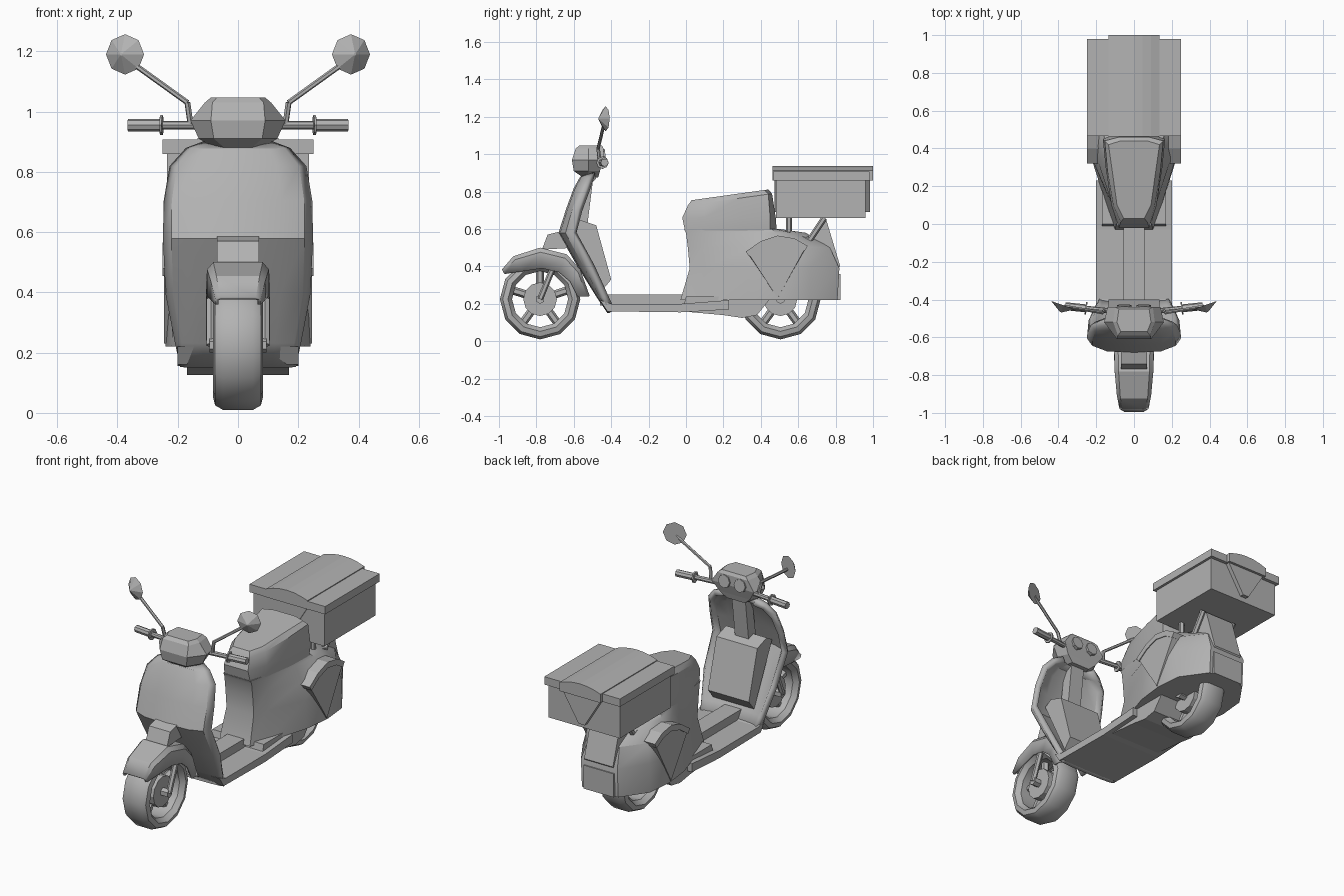
import bpy, bmesh, math
from mathutils import Vector

cube = bpy.data.objects.get("Cube")
if cube:
    bpy.data.objects.remove(cube, do_unlink=True)

grey = bpy.data.materials.new("plain grey")
grey.use_nodes = True
colour = (.45, .45, .45, 1)
grey.diffuse_color = colour
for node in grey.node_tree.nodes:
    if node.type == 'BSDF_PRINCIPLED':
        node.inputs["Base Color"].default_value = colour

SIDES = (("left", 1), ("right", -1))


def finish(name, bm, smooth=30):
    bmesh.ops.recalc_face_normals(bm, faces=bm.faces)
    mesh = bpy.data.meshes.new(name)
    bm.to_mesh(mesh)
    bm.free()
    mesh.materials.append(grey)
    if smooth:
        mesh.shade_smooth()
        mesh.set_sharp_from_angle(angle=math.radians(smooth))
    obj = bpy.data.objects.new(name, mesh)
    bpy.context.collection.objects.link(obj)
    return obj


def bridge(bm, rows, closed):
    """Join neighbouring rows of vertices with quads."""
    for low, high in zip(rows, rows[1:]):
        count = len(low)
        for i in range(count if closed else count - 1):
            j = (i + 1) % count
            bm.faces.new((low[i], low[j], high[j], high[i]))


def loft(name, rows, smooth=30):
    """Closed body from half outlines, mirrored in x and stacked upwards."""
    bm = bmesh.new()
    rings = []
    for height, slope, half in rows:
        full = list(half) + [(-x, y) for x, y in reversed(half)]
        rings.append([bm.verts.new((x, y, height + slope * y)) for x, y in full])
    bridge(bm, rings, True)
    for ring in (rings[0], rings[-1]):
        for i in range(len(ring) // 2 - 1):
            bm.faces.new((ring[i], ring[i + 1], ring[-2 - i], ring[-1 - i]))
    return finish(name, bm, smooth)


def sheet(name, rows, thickness, offset):
    """Open surface given thickness."""
    bm = bmesh.new()
    bridge(bm, [[bm.verts.new(p) for p in row] for row in rows], False)
    obj = finish(name, bm)
    mod = obj.modifiers.new("thickness", 'SOLIDIFY')
    mod.thickness = thickness
    mod.offset = offset
    return obj


def prism(name, outline, start, end, axis="x", taper=1):
    """Outline extruded along x (outline in y, z) or along y (outline in x, z)."""
    bm = bmesh.new()
    cu = sum(u for u, v in outline) / len(outline)
    cv = sum(v for u, v in outline) / len(outline)
    rings = []
    for depth, k in ((start, 1), (end, taper)):
        pts = [(cu + (u - cu) * k, cv + (v - cv) * k) for u, v in outline]
        rings.append([bm.verts.new((depth, u, v) if axis == "x" else (u, depth, v))
                      for u, v in pts])
    bridge(bm, rings, True)
    for ring in rings:
        bm.faces.new(ring)
    return finish(name, bm, 0)


def block(name, x0, x1, y0, y1, z0, z1):
    return prism(name, [(y0, z0), (y1, z0), (y1, z1), (y0, z1)], x0, x1)


def rod(name, p, q, r1, r2=None, sides=8):
    p, q = Vector(p), Vector(q)
    bm = bmesh.new()
    bmesh.ops.create_cone(bm, cap_ends=True, segments=sides, radius1=r1,
                          radius2=r1 if r2 is None else r2, depth=(q - p).length)
    turn = (q - p).to_track_quat('Z', 'Y').to_matrix().to_4x4()
    turn.translation = (p + q) / 2
    bm.transform(turn)
    return finish(name, bm, 0)


def wheel(name, y, z):
    # Tyre turned about the axle
    half = [(.15, .055), (.172, .083), (.2, .076), (.215, .05)]
    section = half + [(r, -x) for r, x in reversed(half)]
    bm = bmesh.new()
    rings = []
    for i in range(12):
        a = math.tau * i / 12
        rings.append([bm.verts.new((x, y + r * math.sin(a), z + r * math.cos(a)))
                      for r, x in section])
    bridge(bm, rings + rings[:1], True)
    finish(name + "_tyre", bm, 35)
    # Hub, axle and spokes
    rod(name + "_hub", (-.05, y, z), (.05, y, z), .09, sides=12)
    rod(name + "_axle", (-.095, y, z), (.095, y, z), .025, sides=6)
    for i in range(5):
        a = math.tau * i / 5
        d = Vector((0, math.sin(a), math.cos(a)))
        c = Vector((0, y, z))
        rod(f"{name}_spoke_{i + 1}", c + d * .08, c + d * .16, .022, sides=6)


wheel("front_wheel", -.78, .225)
wheel("rear_wheel", .505, .225)

# Front mudguard, following the tyre
guard = [(-.98, .38, -.97, .36, .07), (-.92, .45, -.87, .375, .085),
         (-.78, .495, -.77, .39, .097), (-.64, .46, -.68, .37, .1),
         (-.57, .38, -.62, .32, .1), (-.52, .24, -.58, .24, .1)]
rows = []
for y, z, low_y, low_z, w in guard:
    side = [(w, low_y, low_z), (w, y * .8 + low_y * .2, z * .8 + low_z * .2), (w * .82, y, z)]
    rows.append(side + [(-a, b, c) for a, b, c in reversed(side)])
sheet("front_mudguard", rows, .012, 0)
prism("nose_cover", [(-.77, .49), (-.74, .57), (-.66, .59), (-.6, .5)], -.07, .07)
for label, s in SIDES:
    rod("fork_leg_" + label, (s * .09, -.7, .42), (s * .09, -.78, .225), .016, sides=6)

# Leg shield, bowed across its width
shield = [(.885, -.53, .11, .03), (.865, -.57, .165, .05), (.81, -.6, .215, .06),
          (.7, -.64, .233, .06), (.58, -.68, .235, .07), (.4, -.575, .228, .06),
          (.24, -.475, .2, .03), (.16, -.42, .185, .01)]
bow = [(1, 1), (.9, .5), (.6, .12), (0, 0)]
bow += [(-u, v) for u, v in reversed(bow[:-1])]
shield_sheet = sheet("leg_shield", [[(w * u, y + d * v, z) for u, v in bow]
                                    for z, y, w, d in shield], .035, 0)
shield_sheet.location.y = .015

# Storage box and steering column behind the shield
prism("inner_storage", [(-.62, .62), (-.57, .65), (-.48, .62), (-.4, .33), (-.45, .27)],
      -.135, .135)
prism("steering_column", [(-.6, .6), (-.55, .92), (-.49, .92), (-.53, .6)], -.045, .045)

# Footboard, tunnel and engine housing
prism("footboard", [(-.46, .22), (-.42, .16), (-.03, .155), (.23, .17), (.23, .22),
                    (-.03, .2), (-.4, .2)], -.2, .2)
block("centre_tunnel", -.055, .055, -.46, .02, .19, .25)
prism("engine_housing", [(-.02, .16), (.2, .14), (.3, .125), (.38, .14), (.46, .24),
                         (0, .24)], -.17, .17)

# Rear body
loft("rear_body", [
    (.22, 0, [(.1, -.03), (.14, .08), (.22, .33), (.24, .5), (.225, .66), (.12, .81)]),
    (.39, 0, [(.09, .02), (.12, .1), (.215, .33), (.245, .5), (.22, .66), (.12, .82)]),
    (.5, 0, [(.09, .01), (.115, .1), (.19, .33), (.23, .5), (.2, .64), (.1, .77)]),
    (.58, 0, [(.09, 0), (.115, .1), (.15, .33), (.17, .48), (.15, .56), (.08, .64)]),
    (.6, 0, [(.09, -.01), (.115, .1), (.145, .33), (.155, .46), (.12, .48), (.06, .5)])])

# Seat
loft("seat", [
    (.59, 0, [(.085, -.005), (.115, .1), (.145, .3), (.155, .45), (.08, .485)]),
    (.66, 0, [(.08, -.02), (.12, .1), (.15, .3), (.165, .45), (.08, .48)]),
    (.725, .14, [(.07, .01), (.11, .1), (.14, .28), (.155, .44), (.08, .46)]),
    (.75, .14, [(.055, .03), (.09, .1), (.115, .28), (.135, .42), (.07, .44)])])

# Fan-shaped side covers with a raised arch lip
arch = [(.32, .48), (.4, .535), (.49, .565), (.58, .55), (.65, .51)]
inner = [(.49 + (y - .49) * .9, .22 + (z - .22) * .9) for y, z in arch]
for label, s in SIDES:
    prism("side_cover_" + label, arch + [(.49, .22)], s * .14, s * .245, taper=.96)
    prism("side_cover_lip_" + label, arch + inner[::-1], s * .14, s * .25)

# Tail panel and lamp
prism("tail_panel", [(.66, .52), (.73, .655), (.75, .65), (.825, .4), (.8, .37), (.68, .4)],
      -.095, .095)
block("tail_lamp", -.1, .1, .72, .825, .22, .36)

# Luggage rack
rack = [(.55, .67), (.55, .58), (.66, .54), (.74, .66)]
for label, s in SIDES:
    for i, (a, b) in enumerate(zip(rack, rack[1:])):
        rod(f"rack_bar_{label}_{i + 1}", (s * .11, *a), (s * .11, *b), .016, sides=6)

# Top box with arched lid centre and wedge latches
block("top_box", -.235, .235, .48, .96, .66, .865)
block("box_lid", -.25, .25, .465, .98, .86, .907)
hump = [(.135 * k / 3, .938 - .026 * (k / 3) ** 2) for k in range(-3, 4)]
prism("lid_arch", hump + [(.135, .86), (-.135, .86)], .463, 1, "y")
wedge = [(-.125, .86), (.125, .86), (.02, .69), (-.02, .69)]
prism("rear_latch", wedge, .95, .985, "y")
prism("front_latch", wedge, .474, .49, "y")

# Handlebar head
loft("handlebar_head", [
    (.875, 0, [(.04, -.55), (.07, -.52), (.06, -.47)]),
    (.91, 0, [(.08, -.6), (.13, -.52), (.1, -.46)]),
    (.97, 0, [(.09, -.61), (.158, -.52), (.14, -.44)]),
    (1.03, 0, [(.085, -.59), (.11, -.52), (.1, -.44)]),
    (1.047, 0, [(.07, -.57), (.09, -.52), (.08, -.45)])], 0)

# Grips, gauges and mirrors
for label, s in SIDES:
    rod("handlebar_" + label, (s * .13, -.46, .955), (s * .27, -.445, .955), .014)
    rod("grip_" + label, (s * .25, -.447, .955), (s * .365, -.435, .955), .021)
    rod("grip_flange_" + label, (s * .25, -.447, .955), (s * .258, -.446, .955), .033)
    rod("gauge_" + label, (s * .052, -.47, .985), (s * .052, -.43, .99), .038)
    base, bend, tip = (s * .158, -.46, .96), (s * .168, -.47, 1.03), (s * .37, -.435, 1.175)
    rod("mirror_base_" + label, base, bend, .01, sides=6)
    rod("mirror_stem_" + label, bend, tip, .009, sides=6)
    rod("mirror_" + label, (s * .375, -.43, 1.19), (s * .388, -.467, 1.19), .067, .004)
